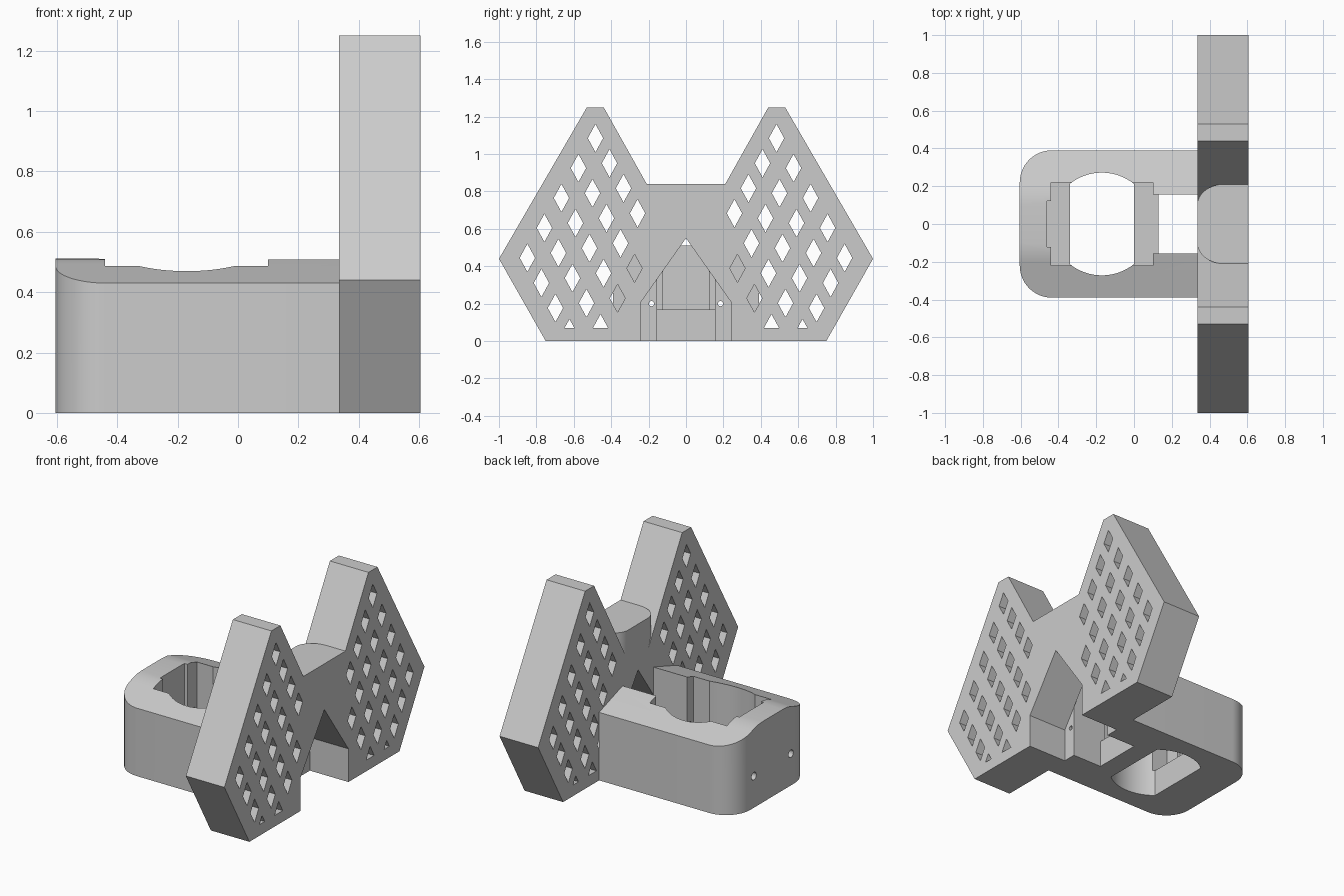
import bpy, bmesh, math
from mathutils import Vector

if "Cube" in bpy.data.objects:
    bpy.data.objects.remove(bpy.data.objects["Cube"])

grey = bpy.data.materials.new("plain grey")
grey.use_nodes = True
grey.diffuse_color = (0.6, 0.6, 0.6, 1)
grey.node_tree.nodes["Principled BSDF"].inputs["Base Color"].default_value = (0.6, 0.6, 0.6, 1)


def add_prism(bm, points, axis, low, high):
    """Extrude a 2D outline along x (points are y, z) or z (points are x, y)."""
    def place(p, d):
        return (d, p[0], p[1]) if axis == "x" else (p[0], p[1], d)
    face = bm.faces.new([bm.verts.new(place(p, low)) for p in points])
    new = bmesh.ops.extrude_face_region(bm, geom=[face])["geom"]
    move = Vector(place((0, 0), high - low))
    bmesh.ops.translate(bm, vec=move, verts=[v for v in new if isinstance(v, bmesh.types.BMVert)])


def make(name, prisms, cutter=False):
    bm = bmesh.new()
    for args in prisms:
        add_prism(bm, *args)
    bmesh.ops.recalc_face_normals(bm, faces=bm.faces)
    mesh = bpy.data.meshes.new(name)
    bm.to_mesh(mesh)
    bm.free()
    mesh.materials.append(grey)
    obj = bpy.data.objects.new(name, mesh)
    bpy.context.collection.objects.link(obj)
    obj.hide_render = cutter
    return obj


def combine(target, tool, operation):
    """Apply a boolean, then drop the helper."""
    mod = target.modifiers.new(operation, "BOOLEAN")
    mod.operation, mod.object, mod.solver = operation, tool, "EXACT"
    bpy.context.view_layer.objects.active = target
    bpy.ops.object.modifier_apply(modifier=mod.name)
    bpy.data.objects.remove(tool)


def mirrored(half):
    """Complete an outline from its half with positive first coordinate."""
    return half + [(-a, b) for a, b in reversed(half) if a > 0]


def rect(a0, a1, b0, b1):
    return [(a0, b0), (a1, b0), (a1, b1), (a0, b1)]


def round_end(back, front, half, rx, ry, steps=16):
    """Plan outline with two rounded corners at its back (-x) end."""
    arc = [(back + rx - rx * math.sin(t), half - ry + ry * math.cos(t))
           for t in (math.pi / 2 * i / steps for i in range(steps + 1))]
    return [(front, half)] + arc + [(x, -y) for x, y in reversed(arc)] + [(front, -half)]


BACK, FRONT = 0.335, 0.605

# Winged plate with a rounded post filling the valley
outline = mirrored([(0, 0), (0.75, 0), (1, 0.44), (0.53, 1.25), (0.44, 1.25), (0, 0.466)])
plate = make("winged_plate", [(outline, "x", BACK, FRONT)])
post = make("centre_post", [(round_end(BACK, FRONT, 0.21, 0.14, 0.11), "z", 0.3, 0.84)])
combine(plate, post, "UNION")

# House-shaped opening under the post
notch = mirrored([(0.24, -0.1), (0.24, 0.21), (0, 0.55)])
combine(plate, make("notch_cutter", [(notch, "x", 0.2, 0.8)], True), "DIFFERENCE")

# Lattice of diamond holes, trimmed flat near the base
W, H, FLOOR = 0.041, 0.075, 0.07
diamonds = []
for i, (first, last) in enumerate([(0, 3), (0, 4), (0, 4), (0, 4), (0, 3)]):
    for j in range(first, last + 1):
        y = 0.484 + 0.091 * i - 0.075 * j
        z = 1.085 - 0.160 * i - 0.134 * j
        if z - H > FLOOR:
            shape = [(y, z - H), (y + W, z), (y, z + H), (y - W, z)]
        else:
            base = max(z, FLOOR)
            w = W * (1 - (base - z) / H)
            shape = [(y - w, base), (y + w, base), (y, z + H)]
        diamonds.append((shape, "x", 0.2, 0.8))
        diamonds.append(([(-a, b) for a, b in shape], "x", 0.2, 0.8))
combine(plate, make("diamond_cutter", diamonds, True), "DIFFERENCE")

# Clamp body: rounded U block with a sloping roof
clamp = make("clamp_body", [(round_end(-0.605, BACK, 0.39, 0.17, 0.17), "z", 0, 0.7)])
roof = mirrored([(0, -0.1), (0.5, -0.1), (0.5, 0.393), (0.2, 0.494),
                 (0.155, 0.508), (0.1, 0.512), (0, 0.512)])
combine(clamp, make("roof_cutter", [(roof, "x", -0.8, 0.8)], True), "INTERSECT")

# Pocket, end slot, channel to the plate and open gap
cuts = [
    (rect(-0.44, 0.1, -0.22, 0.22), 0.17),
    (rect(-0.46, -0.3, -0.122, 0.122), 0.17),
    (rect(0, 0.5, -0.155, 0.155), 0.17),
    (rect(0.13, 0.5, -0.155, 0.155), -0.2),
]
for shape, floor in cuts:
    combine(clamp, make("pocket_cutter", [(shape, "z", floor, 0.9)], True), "DIFFERENCE")

# Bulged opening through the floor
R, MID, reach = 0.272, -0.17, math.asin(0.17 / 0.272)
bulge = [(MID + R * math.sin(t), R * math.cos(t))
         for t in (reach * (i / 8 - 1) for i in range(17))]
bulge += [(x, -y) for x, y in reversed(bulge)]
combine(clamp, make("bulge_cutter", [(bulge, "z", -0.2, 0.9)], True), "DIFFERENCE")

# Two long screw holes, wider at the closed end
for side in (-1, 1):
    for r, x0, x1 in [(0.014, -0.5, 0.5), (0.024, -0.8, -0.45)]:
        ring = [(side * 0.185 + r * math.cos(k * math.pi / 8), 0.2 + r * math.sin(k * math.pi / 8))
                for k in range(16)]
        combine(clamp, make("screw_cutter", [(ring, "x", x0, x1)], True), "DIFFERENCE")

# Smooth the round walls and keep the edges crisp
for obj in (plate, clamp):
    bpy.ops.object.select_all(action="DESELECT")
    obj.select_set(True)
    bpy.context.view_layer.objects.active = obj
    bpy.ops.object.shade_smooth_by_angle(angle=math.radians(25))
